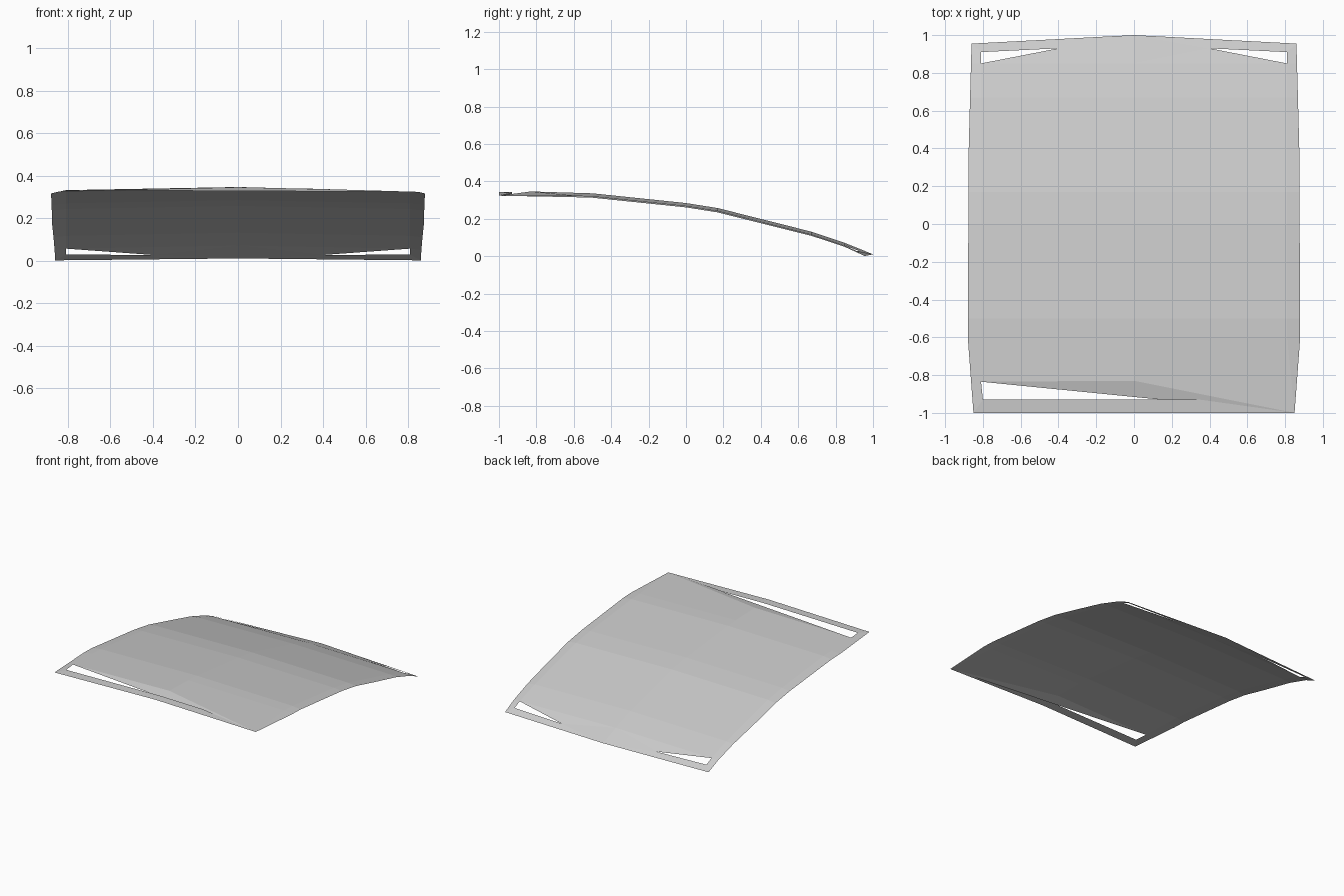
import bpy, bmesh

cube = bpy.data.objects.get("Cube")
if cube:
    bpy.data.objects.remove(cube, do_unlink=True)

# Lengthwise height of the panel's centre line (y, z)
PROFILE = [(-1, .343), (-.83, .346), (-.5, .336), (0, .284), (.17, .257),
           (.67, .131), (.83, .08), (.955, .022), (1, .01)]
# Half width along the length (y, x)
SIDES = [(-1, .85), (-.6, .88), (.4, .875), (.67, .868), (.955, .86), (1, .86)]


def lerp(table, t):
    for (a, u), (b, v) in zip(table, table[1:]):
        if t <= b:
            return u + (v - u) * (t - a) / (b - a)
    return table[-1][1]


def surface(x, y):
    """Point on the crowned panel."""
    edge = max(0, abs(x) - .81)
    return (x, y, lerp(PROFILE, y) - .018 * abs(x) - .11 * edge)


bm = bmesh.new()


def face(*points):
    bm.faces.new([bm.verts.new(surface(*p)) for p in points])


def half_width(y):
    return lerp(SIDES, y)


# Main curved skin, row by row
rows = [-.6, -.5, 0, .17, .4, .67, .85]
for y0, y1 in zip(rows, rows[1:]):
    w0, w1 = half_width(y0), half_width(y1)
    c0 = (-w0, -.81, 0, .81, w0)
    c1 = (-w1, -.81, 0, .81, w1)
    for i in range(4):
        face((c0[i], y0), (c0[i + 1], y0), (c1[i + 1], y1), (c1[i], y1))

# Rear border with a slim triangular slot at each corner
for s in (-1, 1):
    w = half_width(.85)
    face((s * w, .85), (s * .81, .85), (s * .81, .91), (s * .86, .955))
    face((s * .81, .91), (s * .4, .93), (0, 1), (s * .86, .955))
    face((s * .81, .85), (s * .4, .93), (0, .85))
    face((s * .4, .93), (0, 1), (0, .85))

# Front border with one long slot and a sloping flap behind it
left, right = (-.85, -1), (.85, -1)
slot, middle = (-.81, -.835), (0, -.83)
face(left, (-.8, -.93), slot, (-.81, -.6), (-.88, -.6))
face(slot, middle, (0, -.6), (-.81, -.6))
face(middle, right, (.81, -.6), (0, -.6))
face(right, (.88, -.6), (.81, -.6))
face(slot, right, middle)
face(left, (0, -1), (0, -.93), (-.8, -.93))
face((0, -1), right, (.35, -.93), (0, -.93))

bmesh.ops.remove_doubles(bm, verts=bm.verts, dist=.0005)
# Turn every face upward
for f in bm.faces:
    f.normal_update()
    if f.normal.z < 0:
        f.normal_flip()

mesh = bpy.data.meshes.new("curved_panel")
bm.to_mesh(mesh)
bm.free()
panel = bpy.data.objects.new("curved_panel", mesh)
bpy.context.collection.objects.link(panel)

# Plain grey finish
grey = bpy.data.materials.new("light_grey")
grey.use_nodes = True
colour = (.6, .6, .6, 1)
grey.diffuse_color = colour
grey.node_tree.nodes["Principled BSDF"].inputs["Base Color"].default_value = colour
mesh.materials.append(grey)
